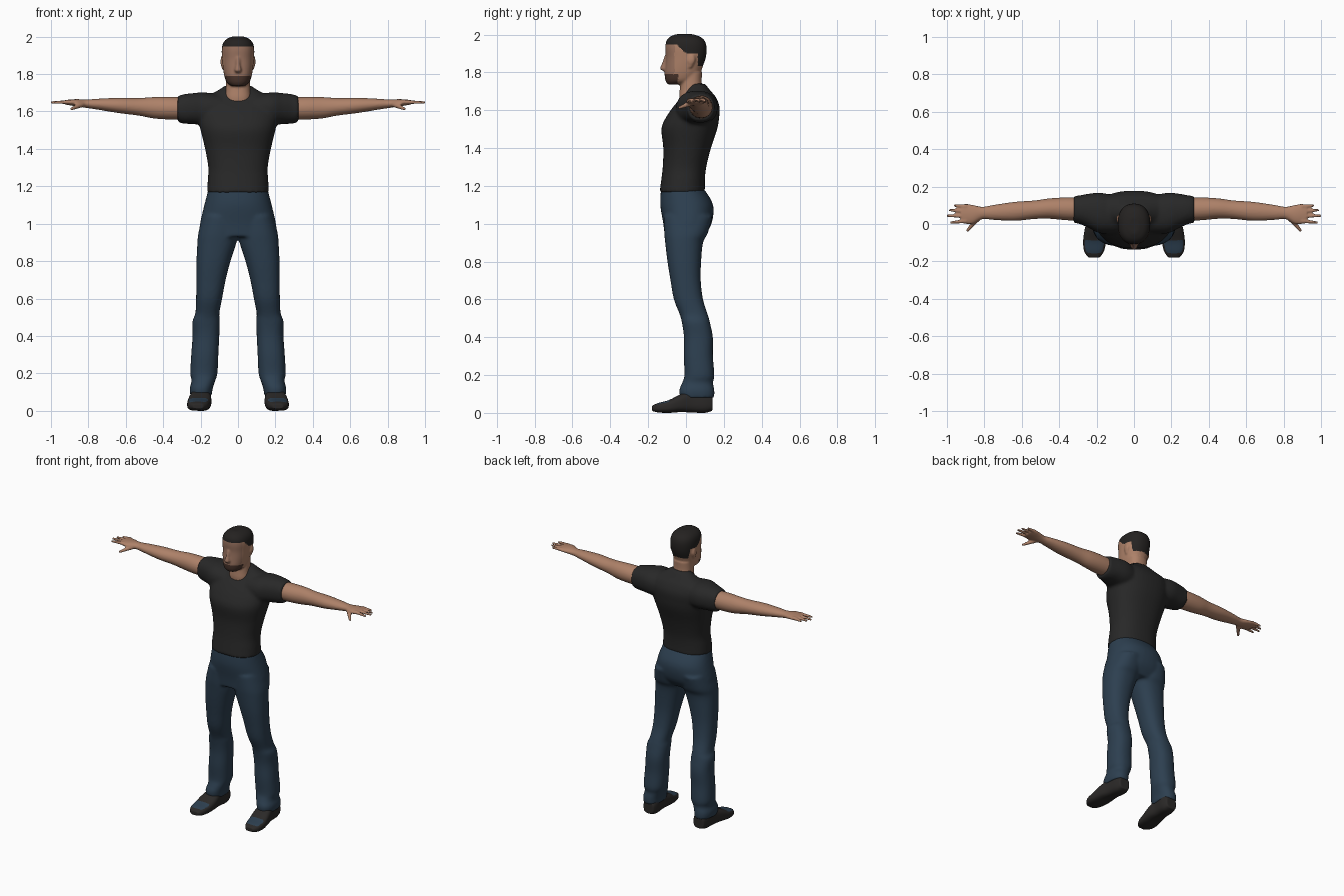
import bpy
import bmesh
from math import cos, sin, tau, copysign
from mathutils import Vector

cube = bpy.data.objects.get("Cube")
if cube:
    bpy.data.objects.remove(cube, do_unlink=True)


def material(name, r, g, b):
    mat = bpy.data.materials.new(name)
    mat.use_nodes = True
    mat.diffuse_color = (r, g, b, 1)
    shader = mat.node_tree.nodes["Principled BSDF"]
    shader.inputs["Base Color"].default_value = (r, g, b, 1)
    shader.inputs["Roughness"].default_value = 0.8
    return mat


SKIN = material("skin", .42, .22, .14)
FACE = material("face_skin", .32, .17, .115)
HAIR = material("dark_hair", .018, .016, .015)
BEARD = material("brown_beard", .07, .036, .026)
SHIRT = material("black_cotton", .021, .021, .021)
DENIM = material("blue_denim", .026, .05, .08)
LEATHER = material("dark_leather", .024, .022, .021)


def spline(rows, steps=5):
    """Catmull-Rom interpolation through the rows of a profile."""
    pts = [Vector(r) for r in rows]
    out = []
    for i in range(len(pts) - 1):
        a, b, c, d = pts[max(i - 1, 0)], pts[i], pts[i + 1], pts[min(i + 2, len(pts) - 1)]
        for s in range(steps):
            t = s / steps
            out.append(b + (c - a) * t / 2 + (a * 2 - b * 5 + c * 4 - d) * t * t / 2
                       + (b * 3 - a - c * 3 + d) * t ** 3 / 2)
    return out + [pts[-1]]


def loft(bm, rows, axis="z", power=2.3, side=1, sides=40):
    """Rounded sections along an axis; row = position, then two low/high ranges."""
    rings = []
    for t, a0, a1, b0, b1 in spline(rows):
        ring = []
        for k in range(sides):
            c, s = cos(tau * k / sides), sin(tau * k / sides)
            a = (a0 + a1) / 2 + (a1 - a0) / 2 * copysign(abs(c) ** (2 / power), c)
            b = (b0 + b1) / 2 + (b1 - b0) / 2 * copysign(abs(s) ** (2 / power), s)
            x, y, z = {"x": (t, a, b), "y": (a, t, b), "z": (a, b, t)}[axis]
            ring.append(bm.verts.new((x * side, y, z)))
        rings.append(ring)
    for lo, hi in zip(rings, rings[1:]):
        for k in range(sides):
            n = (k + 1) % sides
            bm.faces.new((lo[k], lo[n], hi[n], hi[k]))
    bm.faces.new(rings[0])
    bm.faces.new(rings[-1])


def even(rows):
    """Rows symmetric in x: position, half width, y range."""
    return [(z, -w, w, y0, y1) for z, w, y0, y1 in rows]


def digit(bm, base, tip, r0, r1, side):
    """Tapered finger between two points."""
    flip = Vector((side, 1, 1))
    a, b = Vector(base) * flip, Vector(tip) * flip
    for k in range(9):
        ball = bmesh.ops.create_icosphere(bm, subdivisions=2, radius=r0 + (r1 - r0) * k / 8)
        bmesh.ops.translate(bm, verts=ball["verts"], vec=a.lerp(b, k / 8))


def finish(name, bm, mats, voxel, smooth, rule=None):
    """Fuse the shells into one smooth skin, then colour faces by rule."""
    bmesh.ops.recalc_face_normals(bm, faces=bm.faces)
    mesh = bpy.data.meshes.new(name)
    bm.to_mesh(mesh)
    bm.free()
    obj = bpy.data.objects.new(name, mesh)
    bpy.context.collection.objects.link(obj)
    remesh = obj.modifiers.new("fuse", "REMESH")
    remesh.mode = "VOXEL"
    remesh.voxel_size = voxel
    relax = obj.modifiers.new("relax", "SMOOTH")
    relax.iterations = smooth
    graph = bpy.context.evaluated_depsgraph_get()
    fused = bpy.data.meshes.new_from_object(obj.evaluated_get(graph))
    obj.modifiers.clear()
    obj.data = fused
    fused.materials.clear()
    for mat in mats:
        fused.materials.append(mat)
    for poly in fused.polygons:
        poly.use_smooth = True
        poly.material_index = mats.index(rule(poly.center, poly.normal)) if rule else 0
    return obj


# Head, neck, nose and ears
def head_colour(c, n):
    hairline = 1.947 if c.y < -.05 else max(1.9, 1.947 - (c.y + .05) * .9)
    if c.y > .062:
        hairline = 1.835
    if c.z > hairline:
        return HAIR
    if c.z < 1.79 and c.y < -.042:
        return BEARD
    return FACE if c.y < -.06 else SKIN


bm = bmesh.new()
loft(bm, even([(1.62, .062, -.03, .08), (1.67, .07, -.036, .09), (1.71, .066, -.033, .088),
               (1.75, .064, -.03, .083), (1.8, .064, -.03, .085)]))
loft(bm, even([(1.736, .035, -.095, -.01), (1.755, .06, -.108, .04), (1.79, .073, -.113, .073),
               (1.83, .08, -.11, .088), (1.88, .085, -.106, .105), (1.93, .087, -.109, .109),
               (1.965, .08, -.104, .1), (1.988, .06, -.085, .075), (2.002, .026, -.052, .035)]))
loft(bm, even([(1.808, .013, -.122, -.09), (1.82, .019, -.138, -.09),
               (1.85, .012, -.126, -.09), (1.89, .009, -.113, -.09)]))
for side in (1, -1):
    loft(bm, [(1.825, .07, .084, .012, .03), (1.86, .07, .094, .008, .048),
              (1.892, .07, .09, .015, .045)], side=side)
finish("head", bm, [SKIN, FACE, HAIR, BEARD], .006, 4, head_colour)

# Short-sleeved shirt
bm = bmesh.new()
loft(bm, even([(1.165, .165, -.14, .1), (1.23, .162, -.131, .1), (1.3, .159, -.123, .107),
               (1.4, .176, -.12, .132), (1.5, .2, -.13, .165), (1.56, .21, -.107, .175),
               (1.62, .212, -.066, .177), (1.67, .195, -.022, .157),
               (1.7, .13, .0, .132), (1.74, .066, .02, .1)]))
for side in (1, -1):
    loft(bm, [(.09, -.05, .15, 1.52, 1.69), (.18, -.05, .167, 1.525, 1.702),
              (.24, -.022, .162, 1.533, 1.698), (.29, .0, .153, 1.535, 1.692),
              (.323, .006, .149, 1.545, 1.682)], "x", side=side)
finish("shirt", bm, [SHIRT], .01, 5)

# Trousers
bm = bmesh.new()
loft(bm, even([(1.185, .158, -.132, .094), (1.1, .18, -.136, .143),
               (1.0, .203, -.12, .135), (.93, .208, -.112, .09)]))
for side in (1, -1):
    loft(bm, [(1.04, .0, .19, -.118, .14), (.95, .0, .212, -.115, .115),
              (.9, .008, .217, -.11, .09), (.8, .04, .222, -.098, .08),
              (.7, .066, .223, -.082, .078), (.6, .085, .224, -.064, .09),
              (.52, .1, .228, -.033, .115), (.48, .097, .243, -.022, .126),
              (.4, .1, .243, -.011, .142), (.3, .105, .25, -.012, .142),
              (.2, .11, .255, -.008, .15), (.16, .122, .248, -.02, .143),
              (.12, .135, .258, -.036, .15), (.08, .14, .255, -.03, .15)], side=side)
finish("trousers", bm, [DENIM], .009, 5)


# Arms with hands
for side, label in ((1, "left"), (-1, "right")):
    bm = bmesh.new()
    loft(bm, [(.27, .018, .14, 1.557, 1.675), (.36, .02, .142, 1.557, 1.678),
              (.45, .028, .137, 1.563, 1.677), (.53, .027, .126, 1.578, 1.672),
              (.64, .017, .118, 1.592, 1.673), (.75, .022, .102, 1.61, 1.668),
              (.81, .026, .092, 1.619, 1.664), (.86, .002, .102, 1.627, 1.666),
              (.9, .0, .108, 1.633, 1.664), (.925, .006, .102, 1.637, 1.661)], "x", 2, side)
    for y, tip_x, tip_y in ((.094, .957, .099), (.068, .983, .074),
                            (.042, .994, .044), (.016, .977, .008)):
        digit(bm, (.9, y, 1.651), (tip_x, tip_y, 1.648), .0125, .008, side)
    digit(bm, (.835, .03, 1.638), (.889, -.033, 1.614), .016, .009, side)
    finish(label + "_arm", bm, [SKIN], .0055, 3)


# Shoes with a tinted toe top
def shoe_colour(c, n):
    return DENIM if n.z > .8 and -.155 < c.y < -.085 else LEATHER


for side, label in ((1, "left"), (-1, "right")):
    bm = bmesh.new()
    loft(bm, [(.14, .155, .232, .012, .09), (.1, .143, .243, .0, .12), (.03, .147, .25, .002, .12),
              (-.03, .142, .264, .004, .098), (-.09, .148, .272, .0, .068),
              (-.145, .16, .267, .002, .053), (-.18, .183, .243, .01, .038)], "y", 3, side)
    finish(label + "_shoe", bm, [LEATHER, DENIM], .006, 3, shoe_colour)
